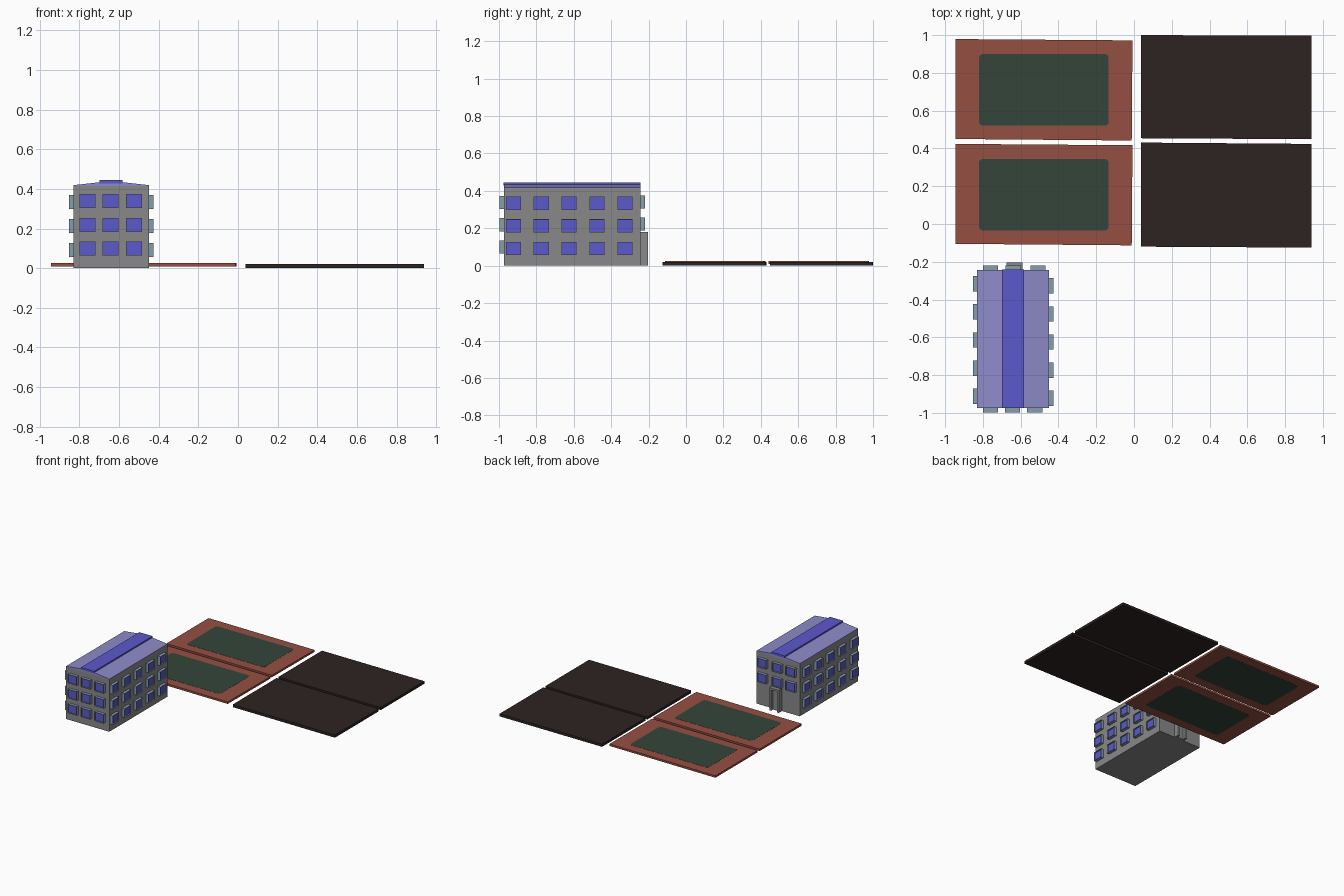
import bpy, bmesh, math
from mathutils import Matrix

if "Cube" in bpy.data.objects:
    bpy.data.objects.remove(bpy.data.objects["Cube"])


def mat(name, rgb):
    m = bpy.data.materials.new(name)
    m.diffuse_color = (*rgb, 1)
    m.use_nodes = True
    m.node_tree.nodes["Principled BSDF"].inputs["Base Color"].default_value = m.diffuse_color
    return m


WALL = mat("wall grey", (0.25, 0.25, 0.25))
ROOF = mat("pale violet", (0.27, 0.26, 0.58))
BLUE = mat("violet blue", (0.105, 0.10, 0.60))
STEEL = mat("steel blue", (0.24, 0.34, 0.42))
RED = mat("brick red", (0.30, 0.078, 0.055))
GREEN = mat("dark green", (0.034, 0.06, 0.042))
DARK = mat("asphalt", (0.026, 0.017, 0.016))


def finish(name, bm, *mats):
    bmesh.ops.recalc_face_normals(bm, faces=bm.faces)
    me = bpy.data.meshes.new(name)
    bm.to_mesh(me)
    bm.free()
    for m in mats:
        me.materials.append(m)
    ob = bpy.data.objects.new(name, me)
    bpy.context.collection.objects.link(ob)
    return ob


def prism(name, pts, lo, hi, m, axis="z"):
    """Extrude a flat outline: (x, y) along z, or (x, z) along y."""
    bm = bmesh.new()
    place = (lambda a, b, t: (a, b, t)) if axis == "z" else (lambda a, b, t: (a, t, b))
    face = bm.faces.new([bm.verts.new(place(a, b, lo)) for a, b in pts])
    ext = bmesh.ops.extrude_face_region(bm, geom=[face])["geom"]
    step = (0, 0, hi - lo) if axis == "z" else (0, hi - lo, 0)
    bmesh.ops.translate(bm, vec=step, verts=[v for v in ext if isinstance(v, bmesh.types.BMVert)])
    return finish(name, bm, m)


def box(name, x0, x1, y0, y1, z0, z1, m):
    return prism(name, [(x0, y0), (x1, y0), (x1, y1), (x0, y1)], z0, z1, m)


def window(name, x, y, z, angle):
    """Projecting steel box with a recessed pane; angle 0 faces -y."""
    bm = bmesh.new()
    bmesh.ops.create_cube(bm, size=1, matrix=Matrix.Translation((0, -0.0105, 0))
                          @ Matrix.Diagonal((0.081, 0.025, 0.071, 1)))
    bm.normal_update()
    front = min(bm.faces, key=lambda f: f.calc_center_median().y)
    bmesh.ops.inset_region(bm, faces=[front], thickness=0.004)
    rim = bmesh.ops.extrude_face_region(bm, geom=[front])["geom"]
    bmesh.ops.translate(bm, vec=(0, 0.010, 0), verts=[v for v in rim if isinstance(v, bmesh.types.BMVert)])
    pane = [f for f in rim if isinstance(f, bmesh.types.BMFace)][0]
    pane.material_index = 1
    if front.is_valid:
        bmesh.ops.delete(bm, geom=[front], context="FACES_ONLY")
    ob = finish(name, bm, STEEL, BLUE)
    ob.location = (x, y, z)
    ob.rotation_euler.z = angle


# Building body and roof
X0, X1, Y0, Y1 = -0.83, -0.449, -0.974, -0.243
box("building_walls", X0, X1, Y0, Y1, 0, 0.414, WALL)
prism("roof_slopes", [(X0, 0.414), (X1, 0.414), (X1, 0.419), (-0.582, 0.434),
                      (-0.698, 0.434), (X0, 0.419)], Y0, Y1, ROOF, "y")
box("roof_ridge", -0.698, -0.582, Y0 - 0.001, Y1 + 0.001, 0.428, 0.445, BLUE)

# Windows on all four sides (the back has the door on the ground floor)
for floor in range(3):
    for i, x in enumerate((-0.76, -0.643, -0.525)):
        window(f"front_window_{floor}_{i}", x, Y0, 0.10 + 0.119 * floor, 0)
    for i in range(5):
        z = 0.092 + 0.121 * floor
        window(f"right_window_{floor}_{i}", X1, -0.923 + 0.149 * i, z, math.pi / 2)
        window(f"left_window_{floor}_{i}", X0, -0.912 + 0.149 * i, z, -math.pi / 2)
    if floor:
        for i, x in enumerate((-0.76, -0.64, -0.508)):
            window(f"back_window_{floor}_{i}", x, Y1, 0.105 + 0.118 * floor, math.pi)

# Entrance portal
for side, x in (("left", -0.674), ("right", -0.606)):
    box(f"door_post_{side}", x, x + 0.016, Y1 - 0.005, -0.203, 0, 0.165, WALL)
box("door_lintel", -0.674, -0.59, Y1 - 0.005, -0.203, 0.165, 0.18, WALL)
box("door_panel", -0.658, -0.606, Y1 - 0.005, -0.228, 0, 0.165, WALL)


# Sports courts: red slab with a round-cornered green field through it
def rounded(x0, x1, y0, y1, r, n=4):
    pts = []
    for k, (cx, cy) in enumerate(((x1 - r, y1 - r), (x0 + r, y1 - r), (x0 + r, y0 + r), (x1 - r, y0 + r))):
        for s in range(n + 1):
            a = math.pi / 2 * (k + s / n)
            pts.append((cx + r * math.cos(a), cy + r * math.sin(a)))
    return pts


for name, dy in (("near", 0.0), ("far", 0.555)):
    prism(f"court_base_{name}", [(-0.944, -0.105 + dy), (-0.012, -0.113 + dy),
                                 (-0.008, 0.417 + dy), (-0.944, 0.424 + dy)], 0.009, 0.025, RED)
    prism(f"court_field_{name}", rounded(-0.82, -0.135, -0.034 + dy, 0.344 + dy, 0.018),
          0.008, 0.026, GREEN)

# Dark paved lots
prism("dark_lot_near", [(0.038, -0.12), (0.94, -0.125), (0.94, 0.424), (0.038, 0.431)], 0, 0.021, DARK)
prism("dark_lot_far", [(0.038, 0.454), (0.94, 0.449), (0.94, 0.997), (0.038, 1.0)], 0, 0.021, DARK)
